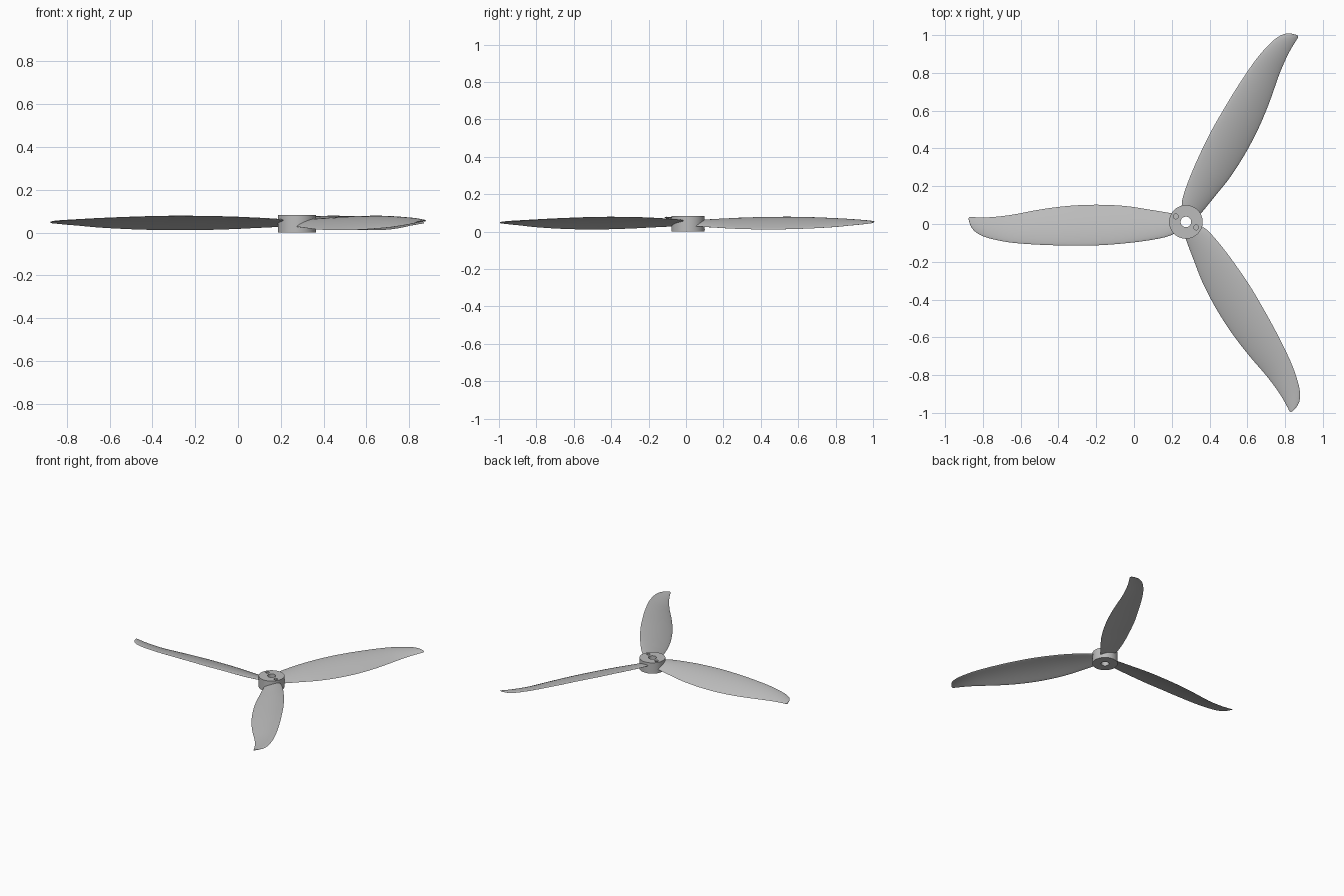
import bpy
import bmesh
from math import sin, cos, pi, radians
from mathutils import Vector, Matrix

cube = bpy.data.objects.get("Cube")
if cube:
    bpy.data.objects.remove(cube)

CENTRE = Vector((0.275, 0.011, 0))
HUB_RADIUS = 0.089
HUB_HEIGHT = 0.082
SECTION_POINTS = 14
STEPS = 5

grey = bpy.data.materials.new("light grey plastic")
grey.use_nodes = True
colour = (0.5, 0.5, 0.5, 1)
grey.diffuse_color = colour
grey.node_tree.nodes["Principled BSDF"].inputs["Base Color"].default_value = colour

# Blade stations: distance from hub, low edge, high edge, low height, high height
STATIONS = [Vector(s) for s in (
    (.05, .04, -.055, .03, .056),
    (.1, .05, -.078, .027, .062),
    (.2, .066, -.098, .022, .068),
    (.32, .084, -.113, .016, .074),
    (.47, .091, -.124, .012, .077),
    (.62, .085, -.125, .012, .077),
    (.77, .066, -.121, .016, .073),
    (.92, .038, -.11, .024, .067),
    (1.02, .026, -.092, .033, .061),
    (1.08, .024, -.073, .038, .057),
    (1.12, .025, -.048, .042, .054),
    (1.14, .026, -.02, .044, .052),
    (1.15, .022, .01, .046, .05))]


def make_object(name, bm):
    mesh = bpy.data.meshes.new(name)
    bmesh.ops.recalc_face_normals(bm, faces=bm.faces)
    bm.to_mesh(mesh)
    bm.free()
    mesh.materials.append(grey)
    obj = bpy.data.objects.new(name, mesh)
    bpy.context.collection.objects.link(obj)
    return obj


def shade(obj, degrees):
    bpy.ops.object.select_all(action="DESELECT")
    obj.select_set(True)
    bpy.context.view_layer.objects.active = obj
    bpy.ops.object.shade_smooth_by_angle(angle=radians(degrees))


def smooth_stations(points):
    """Catmull-Rom interpolation through the stations."""
    last = len(points) - 1
    for i in range(last):
        a, b = points[max(i - 1, 0)], points[i]
        c, d = points[i + 1], points[min(i + 2, last)]
        for k in range(STEPS):
            t = k / STEPS
            yield (b * 2 + (c - a) * t + (a * 2 - b * 5 + c * 4 - d) * t ** 2
                   + (b * 3 - a - c * 3 + d) * t ** 3) / 2
    yield points[last]


def blade_section(station):
    """Closed cambered aerofoil running over the top and back underneath."""
    u, low, high, z_low, z_high = station
    chord = low - high
    thickness = 0.002 + 0.022 * chord + 0.004 * max(0, 1 - u * 3)
    n = SECTION_POINTS
    for k in range(2 * n):
        angle = pi * k / n
        t = (1 - cos(angle)) / 2
        camber = 0.055 * chord * 4 * t * (1 - t)
        z = z_high + (z_low - z_high) * t + camber
        yield (-u, high + chord * t, z + thickness * sin(angle))


def make_blade(name, degrees):
    bm = bmesh.new()
    rings = [[bm.verts.new(p) for p in blade_section(s)]
             for s in smooth_stations(STATIONS)]
    for ring, following in zip(rings, rings[1:]):
        for i in range(len(ring)):
            bm.faces.new((ring[i - 1], ring[i], following[i], following[i - 1]))
    bm.faces.new(rings[0])
    bm.faces.new(rings[-1])
    turn = Matrix.Translation(CENTRE) @ Matrix.Rotation(radians(degrees), 4, "Z")
    bmesh.ops.transform(bm, matrix=turn, verts=bm.verts)
    shade(make_object(name, bm), 60)


def make_cylinder(name, position, radius, bottom, top, sides):
    bm = bmesh.new()
    place = Matrix.Translation(CENTRE + Vector((*position, (bottom + top) / 2)))
    bmesh.ops.create_cone(bm, cap_ends=True, segments=sides, radius1=radius,
                          radius2=radius, depth=top - bottom, matrix=place)
    return make_object(name, bm)


# Three blades around the hub
for name, degrees in (("left_front_blade", 120), ("left_back_blade", -120),
                      ("right_blade", 0)):
    make_blade(name, degrees)

# Hub with a through bore and two blind pin holes
hub = make_cylinder("hub", (0, 0), HUB_RADIUS, 0, HUB_HEIGHT, 64)
cutters = [make_cylinder("bore_cutter", (0, 0), 0.028, -1, 1, 32)]
for side in (-1, 1):
    cutters.append(make_cylinder("pin_hole_cutter", (side * 0.054, side * -0.029),
                                 0.013, HUB_HEIGHT * 0.75, 1, 24))
for cutter in cutters:
    cutter.hide_render = True
    cutter.hide_set(True)
    cut = hub.modifiers.new("hole", "BOOLEAN")
    cut.operation = "DIFFERENCE"
    cut.solver = "EXACT"
    cut.object = cutter
shade(hub, 35)
